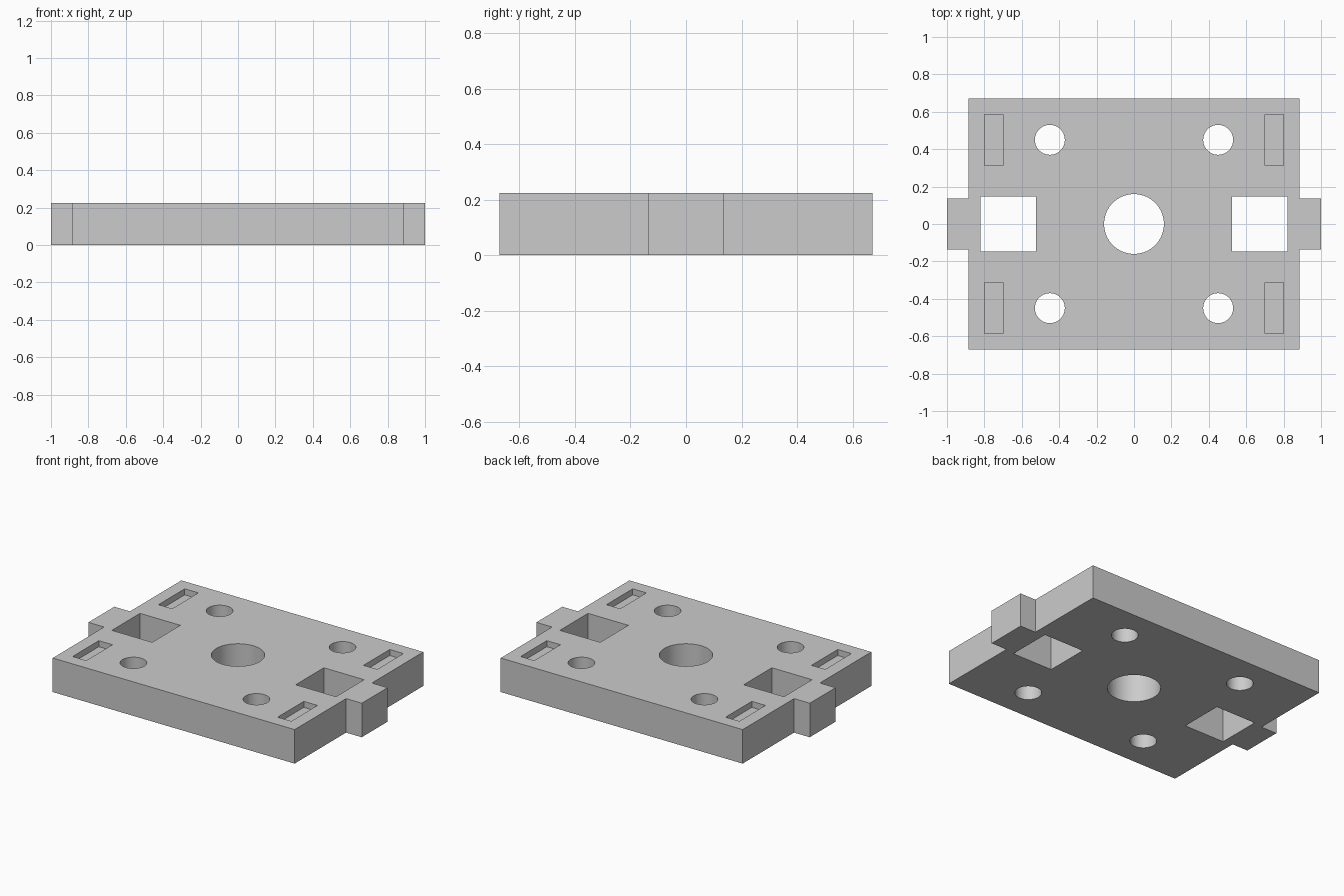
import bpy
import bmesh
import math
from mathutils import Matrix

cube = bpy.data.objects.get("Cube")
if cube:
    bpy.data.objects.remove(cube, do_unlink=True)

HEIGHT = 0.225
SLOT_DEPTH = 0.04

grey = bpy.data.materials.new("light_grey")
grey.use_nodes = True
grey.diffuse_color = (0.6, 0.6, 0.6, 1)
grey.node_tree.nodes["Principled BSDF"].inputs["Base Color"].default_value = (0.6, 0.6, 0.6, 1)


def make_object(name, bm):
    mesh = bpy.data.meshes.new(name)
    bm.to_mesh(mesh)
    bm.free()
    mesh.materials.append(grey)
    obj = bpy.data.objects.new(name, mesh)
    bpy.context.collection.objects.link(obj)
    return obj


def add_box(bm, x0, x1, y0, y1, z0, z1):
    place = Matrix.Translation(((x0 + x1) / 2, (y0 + y1) / 2, (z0 + z1) / 2))
    size = Matrix.Diagonal((abs(x1 - x0), y1 - y0, z1 - z0, 1))
    bmesh.ops.create_cube(bm, size=1, matrix=place @ size)


def add_hole(bm, x, y, radius):
    bmesh.ops.create_cone(bm, cap_ends=True, segments=64, radius1=radius,
                          radius2=radius, depth=1, matrix=Matrix.Translation((x, y, 0)))


# Plate outline with a tab on each short side, extruded upward
half_x, half_y, tab_x, tab_y = 0.885, 0.672, 1.0, 0.135
right_side = [(half_x, -half_y), (half_x, -tab_y), (tab_x, -tab_y),
              (tab_x, tab_y), (half_x, tab_y), (half_x, half_y)]
outline = right_side + [(-x, -y) for x, y in right_side]
bm = bmesh.new()
base = bm.faces.new([bm.verts.new((x, y, 0)) for x, y in outline])
top = bmesh.ops.extrude_face_region(bm, geom=[base])["geom"]
bmesh.ops.translate(bm, vec=(0, 0, HEIGHT),
                    verts=[v for v in top if isinstance(v, bmesh.types.BMVert)])
bmesh.ops.recalc_face_normals(bm, faces=bm.faces)
plate = make_object("base_plate", bm)

# Through holes, square windows and shallow slots
bm = bmesh.new()
add_hole(bm, 0, 0, 0.16)
for sx in (-1, 1):
    add_box(bm, sx * 0.525, sx * 0.82, -0.147, 0.147, -0.5, 0.5)
    for sy in (-1, 1):
        add_hole(bm, sx * 0.45, sy * 0.45, 0.08)
        middle = sy * 0.449
        add_box(bm, sx * 0.7, sx * 0.8, middle - 0.137, middle + 0.137,
                HEIGHT - SLOT_DEPTH, 0.5)
bmesh.ops.recalc_face_normals(bm, faces=bm.faces)
cutter = make_object("opening_cutter", bm)
cutter.hide_render = True

# Cut the openings, then discard the cutter
cut = plate.modifiers.new("openings", "BOOLEAN")
cut.operation = "DIFFERENCE"
cut.solver = "EXACT"
cut.object = cutter
bpy.ops.object.select_all(action="DESELECT")
plate.select_set(True)
bpy.context.view_layer.objects.active = plate
bpy.ops.object.modifier_apply(modifier=cut.name)
bpy.data.objects.remove(cutter, do_unlink=True)

# Round hole walls smooth, all corners crisp
bpy.ops.object.shade_smooth_by_angle(angle=math.radians(30))
